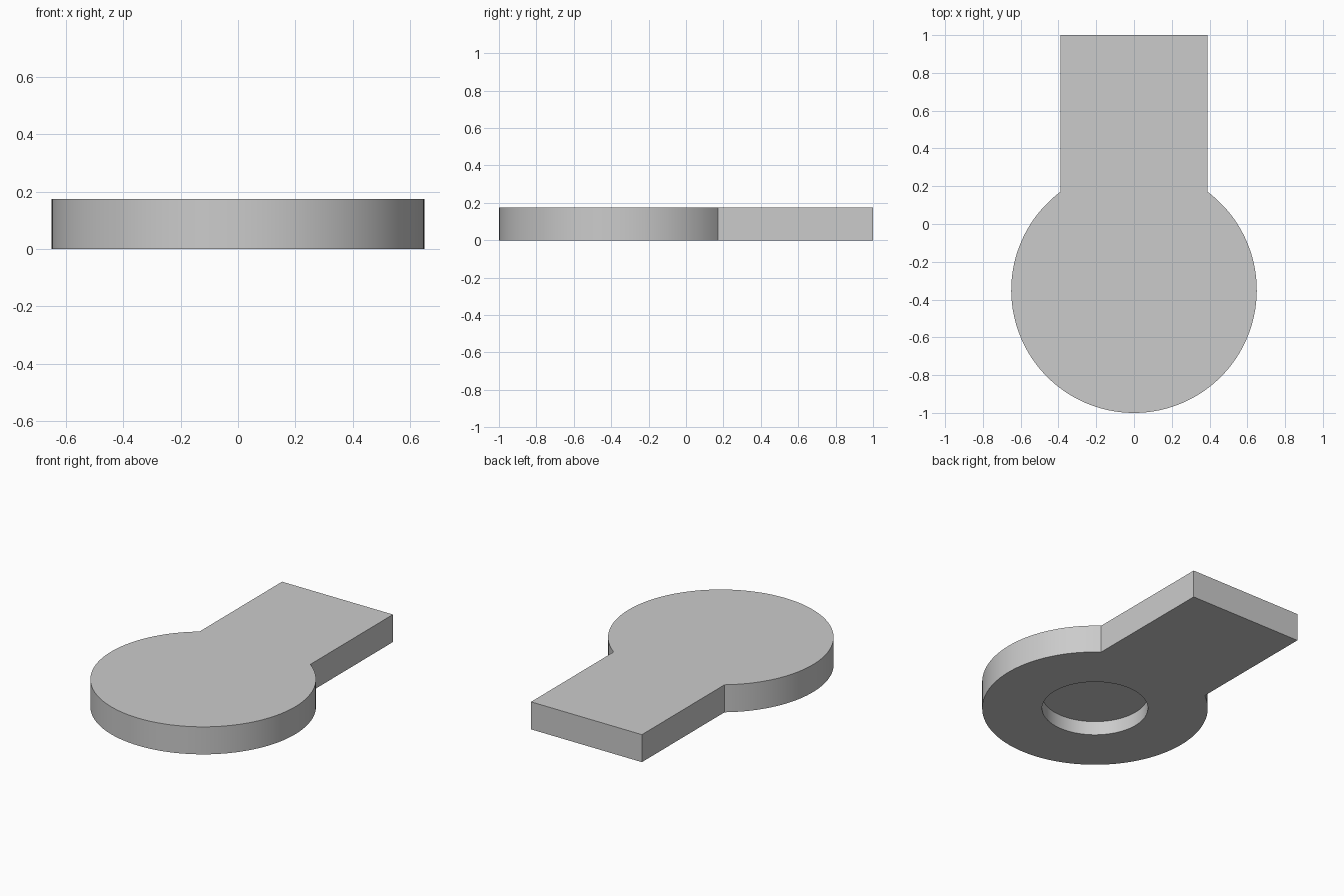
import bpy, bmesh, math

cube = bpy.data.objects.get("Cube")
if cube:
    bpy.data.objects.remove(cube, do_unlink=True)

THICK = 0.175          # plate thickness
CENTRE_Y = -0.35       # centre of the round head
HEAD_R = 0.65
TAB_HALF = 0.39        # half width of the tab
RECESS_R = 0.305
RECESS_DEPTH = THICK / 2
SEGMENTS = 96

grey = bpy.data.materials.new("plain grey")
grey.use_nodes = True
colour = (0.6, 0.6, 0.6, 1)
grey.diffuse_color = colour
grey.node_tree.nodes["Principled BSDF"].inputs["Base Color"].default_value = colour


def arc(radius, start, end, steps):
    """Points along an arc around the head centre."""
    angles = [start + (end - start) * i / steps for i in range(steps + 1)]
    return [(radius * math.cos(a), CENTRE_Y + radius * math.sin(a)) for a in angles]


def prism(name, outline, z0, z1):
    """Extrude a closed outline from z0 to z1."""
    bm = bmesh.new()
    base = bm.faces.new([bm.verts.new((x, y, z0)) for x, y in outline])
    top = bmesh.ops.extrude_face_region(bm, geom=[base])["geom"]
    bmesh.ops.translate(bm, vec=(0, 0, z1 - z0),
                        verts=[v for v in top if isinstance(v, bmesh.types.BMVert)])
    bmesh.ops.recalc_face_normals(bm, faces=bm.faces)
    mesh = bpy.data.meshes.new(name)
    bm.to_mesh(mesh)
    bm.free()
    mesh.materials.append(grey)
    obj = bpy.data.objects.new(name, mesh)
    bpy.context.collection.objects.link(obj)
    return obj


# Keyhole-shaped plate: round head running into a straight tab
join = math.acos(TAB_HALF / HEAD_R)
outline = arc(HEAD_R, math.pi - join, math.tau + join, SEGMENTS)
outline += [(TAB_HALF, 1), (-TAB_HALF, 1)]
plate = prism("keyhole_plate", outline, 0, THICK)

# Blind round recess in the underside
circle = arc(RECESS_R, 0, math.tau, SEGMENTS)[:-1]
cutter = prism("recess_cutter", circle, -RECESS_DEPTH, RECESS_DEPTH)
cutter.hide_render = True
cut = plate.modifiers.new("recess", "BOOLEAN")
cut.operation = "DIFFERENCE"
cut.solver = "EXACT"
cut.object = cutter

# Bake the recess and smooth the curved walls
bpy.ops.object.select_all(action="DESELECT")
plate.select_set(True)
bpy.context.view_layer.objects.active = plate
bpy.ops.object.modifier_apply(modifier=cut.name)
bpy.data.objects.remove(cutter, do_unlink=True)
bpy.ops.object.shade_smooth_by_angle(angle=math.radians(30))
